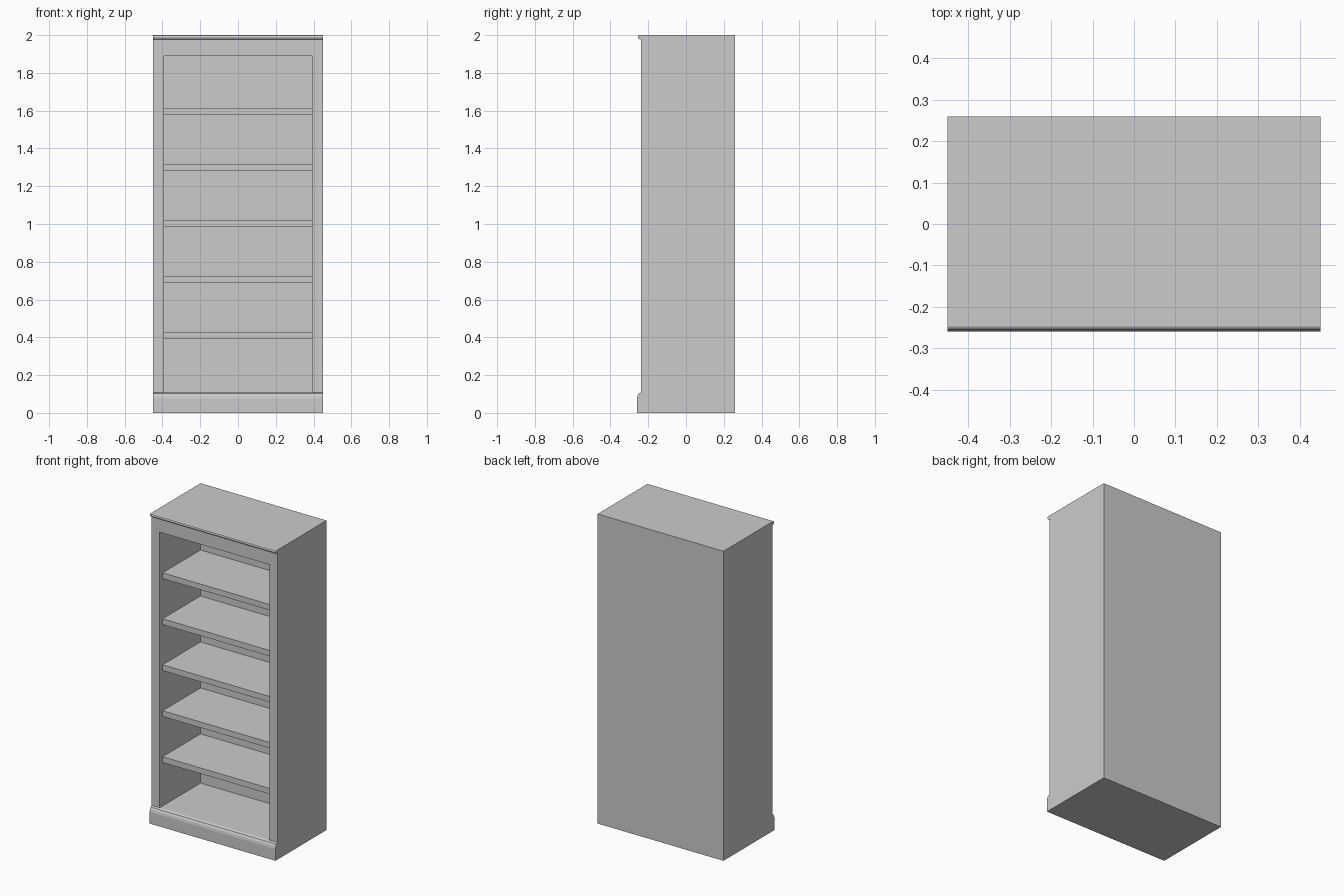
import bpy
import bmesh
from mathutils import Matrix

old = bpy.data.objects.get("Cube")
if old:
    bpy.data.objects.remove(old, do_unlink=True)

HALF_WIDTH, BACK, FRONT = 0.45, 0.26, -0.238
OPEN_HALF, OPEN_BOTTOM, OPEN_TOP, OPEN_BACK = 0.393, 0.109, 1.889, 0.178

paint = bpy.data.materials.new("plain_grey")
paint.use_nodes = True
grey = (0.6, 0.6, 0.6, 1)
paint.diffuse_color = grey
paint.node_tree.nodes["Principled BSDF"].inputs["Base Color"].default_value = grey


def finish(name, bm):
    bmesh.ops.recalc_face_normals(bm, faces=bm.faces)
    mesh = bpy.data.meshes.new(name)
    bm.to_mesh(mesh)
    bm.free()
    mesh.materials.append(paint)
    obj = bpy.data.objects.new(name, mesh)
    bpy.context.collection.objects.link(obj)
    return obj


def box(name, low, high):
    bm = bmesh.new()
    size = [b - a for a, b in zip(low, high)]
    mid = [(a + b) / 2 for a, b in zip(low, high)]
    bmesh.ops.create_cube(bm, size=1, matrix=Matrix.Translation(mid) @ Matrix.Diagonal((*size, 1)))
    return finish(name, bm)


def extrude_side_profile(name, points, half_width):
    bm = bmesh.new()
    face = bm.faces.new([bm.verts.new((-half_width, y, z)) for y, z in points])
    new = bmesh.ops.extrude_face_region(bm, geom=[face])["geom"]
    verts = [v for v in new if isinstance(v, bmesh.types.BMVert)]
    bmesh.ops.translate(bm, verts=verts, vec=(2 * half_width, 0, 0))
    return finish(name, bm)


# Carcass: side outline with rounded plinth and top moulding
plinth = [(-0.26, 0), (-0.26, 0.075), (-0.257, 0.09), (-0.25, 0.103), (FRONT, OPEN_BOTTOM)]
moulding = [(FRONT, 1.976), (-0.247, 1.978), (-0.253, 1.983), (-0.255, 1.99), (-0.253, 1.997), (-0.248, 2)]
carcass = extrude_side_profile("carcass", [(BACK, 0)] + plinth + moulding + [(BACK, 2)], HALF_WIDTH)

# Open front
cutter = box("opening_cutter", (-OPEN_HALF, -0.4, OPEN_BOTTOM), (OPEN_HALF, OPEN_BACK, OPEN_TOP))
cutter.hide_render = True
cutter.hide_viewport = True
cut = carcass.modifiers.new("opening", "BOOLEAN")
cut.operation = "DIFFERENCE"
cut.solver = "EXACT"
cut.object = cutter

# Shelves, set back slightly from the front frame
for i in range(5):
    top = 0.427 + i * 0.297
    box(f"shelf_{i + 1}", (-OPEN_HALF, -0.208, top - 0.037), (OPEN_HALF, OPEN_BACK, top))
